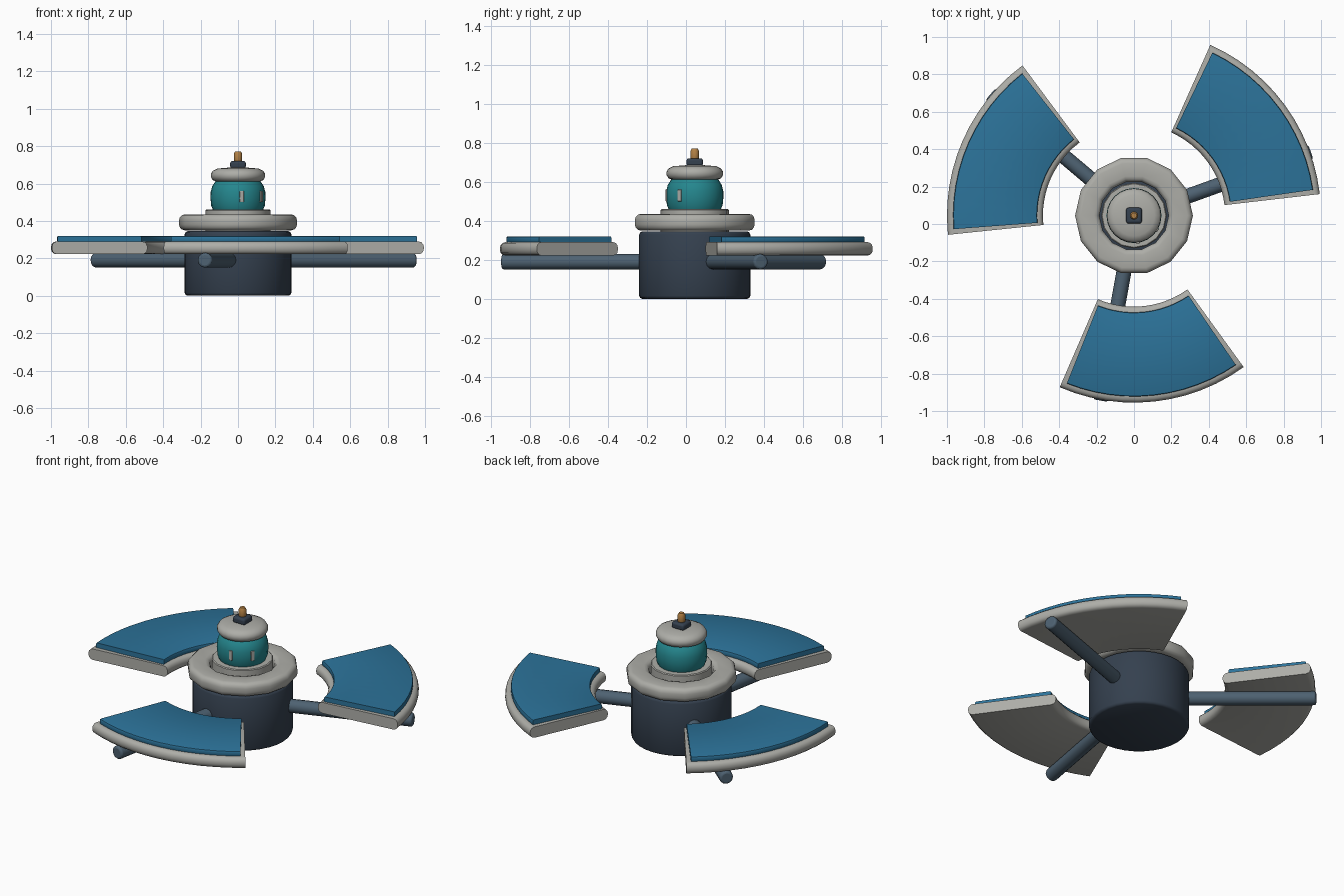
import bpy, bmesh
from math import sin, cos, pi, radians
from mathutils import Matrix, Vector

if "Cube" in bpy.data.objects:
    bpy.data.objects.remove(bpy.data.objects["Cube"])

CY = 0.045  # hub axis sits slightly behind the origin


def mat(name, rgb):
    m = bpy.data.materials.new(name)
    m.diffuse_color = (*rgb, 1)
    m.use_nodes = True
    m.node_tree.nodes["Principled BSDF"].inputs["Base Color"].default_value = m.diffuse_color
    return m


PALE = mat("pale_shell", (0.42, 0.42, 0.39))
NAVY = mat("navy_metal", (0.035, 0.052, 0.078))
STEEL = mat("steel_arm", (0.075, 0.12, 0.165))
TEAL = mat("teal", (0.018, 0.24, 0.27))
BLUE = mat("solar_blue", (0.025, 0.17, 0.32))
GOLD = mat("gold", (0.45, 0.22, 0.06))


def finish(bm, name, material, bevel=0, segs=3, limit=40):
    bmesh.ops.recalc_face_normals(bm, faces=bm.faces[:])
    me = bpy.data.meshes.new(name)
    bm.to_mesh(me)
    bm.free()
    ob = bpy.data.objects.new(name, me)
    bpy.context.collection.objects.link(ob)
    me.materials.append(material)
    if bevel:
        mod = ob.modifiers.new("bevel", 'BEVEL')
        mod.width, mod.segments = bevel, segs
        mod.limit_method, mod.angle_limit = 'ANGLE', radians(limit)
    bpy.ops.object.select_all(action='DESELECT')
    ob.select_set(True)
    bpy.context.view_layer.objects.active = ob
    bpy.ops.object.shade_smooth_by_angle(angle=radians(40))
    return ob


def lathe(name, profile, n, material, closed=False):
    """Spin an (r, z) profile about the hub axis; open profiles get end caps."""
    bm = bmesh.new()
    rings = [[bm.verts.new((r * cos(2 * pi * i / n), CY + r * sin(2 * pi * i / n), z))
              for i in range(n)] for r, z in profile]
    pairs = list(zip(rings, rings[1:])) + ([(rings[-1], rings[0])] if closed else [])
    for a, b in pairs:
        for i in range(n):
            j = (i + 1) % n
            bm.faces.new((a[i], a[j], b[j], b[i]))
    if not closed:
        bm.faces.new(rings[0])
        bm.faces.new(rings[-1])
    return finish(bm, name, material)


def sector(name, a0, a1, profile, material, n=12):
    """Sweep a closed (r, z) section through an arc with flat ends."""
    bm = bmesh.new()
    rings = []
    for i in range(n + 1):
        a = radians(a0 + (a1 - a0) * i / n)
        rings.append([bm.verts.new((r * cos(a), CY + r * sin(a), z)) for r, z in profile])
    k = len(profile)
    for a, b in zip(rings, rings[1:]):
        for i in range(k):
            j = (i + 1) % k
            bm.faces.new((a[i], a[j], b[j], b[i]))
    bm.faces.new(rings[0])
    bm.faces.new(rings[-1])
    return finish(bm, name, material)


def rounded(r0, r1, z0, z1, b, n=3):
    """Rounded rectangle section."""
    pts = []
    for cx, cz, s in ((r1 - b, z0 + b, -90), (r1 - b, z1 - b, 0),
                      (r0 + b, z1 - b, 90), (r0 + b, z0 + b, 180)):
        for i in range(n + 1):
            t = radians(s + 90 * i / n)
            pts.append((cx + b * cos(t), cz + b * sin(t)))
    return pts


def box(name, size, loc, rot, material, bevel):
    bm = bmesh.new()
    bmesh.ops.create_cube(bm, size=1)
    M = Matrix.Translation(loc) @ Matrix.Rotation(rot, 4, 'Z') @ Matrix.Diagonal((*size, 1))
    bm.transform(M)
    return finish(bm, name, material, bevel)


# hub drum, collar ring and neck plate
lathe("hub_drum", [(0.27, 0), (0.28, 0.005), (0.285, 0.015), (0.285, 0.33),
                   (0.28, 0.34), (0.27, 0.345)], 32, NAVY)
lathe("collar_ring", rounded(0.185, 0.315, 0.35, 0.435, 0.03), 14, PALE, closed=True)
lathe("neck_plate", [(0.17, 0.34), (0.175, 0.345), (0.175, 0.455), (0.17, 0.46)], 16, PALE)

# turret dome and cap
lathe("turret_dome", [(0.132, 0.455), (0.143, 0.48), (0.147, 0.52), (0.146, 0.555),
                      (0.138, 0.585), (0.122, 0.61), (0.1, 0.63)], 24, TEAL)
lathe("turret_cap", [(0.115, 0.61), (0.135, 0.618), (0.145, 0.635), (0.145, 0.652),
                     (0.135, 0.668), (0.11, 0.68), (0.05, 0.685)], 24, PALE)

# two small windows on the dome
for a in (-82, -32):
    t = radians(a)
    box("window", (0.014, 0.022, 0.06), Vector((0.144 * cos(t), CY + 0.144 * sin(t), 0.53)),
        t, PALE, 0.003)

# antenna mount and tip
box("antenna_mount", (0.084, 0.084, 0.04), Vector((0, CY, 0.7)), 0, NAVY, 0.012)
lathe("antenna_tip", [(0.018, 0.71), (0.022, 0.72), (0.022, 0.76), (0.015, 0.772)], 10, GOLD)

# three arms, each carrying a framed curved panel
for k in range(3):
    a = 120 * k
    bm = bmesh.new()
    bmesh.ops.create_cone(bm, cap_ends=True, segments=12, radius1=0.04, radius2=0.04, depth=0.8)
    bm.transform(Matrix.Translation((0, CY, 0.19)) @ Matrix.Rotation(radians(a + 19.8), 4, 'Z')
                 @ Matrix.Translation((0.605, 0, 0)) @ Matrix.Rotation(pi / 2, 4, 'Y'))
    finish(bm, "arm", STEEL, 0.012)
    sector("panel_frame", a + 6.6, a + 65.9, rounded(0.487, 1.0, 0.222, 0.29, 0.028), PALE)
    sector("panel_surface", a + 8.2, a + 64.3, rounded(0.518, 0.967, 0.285, 0.32, 0.008, 2), BLUE)
